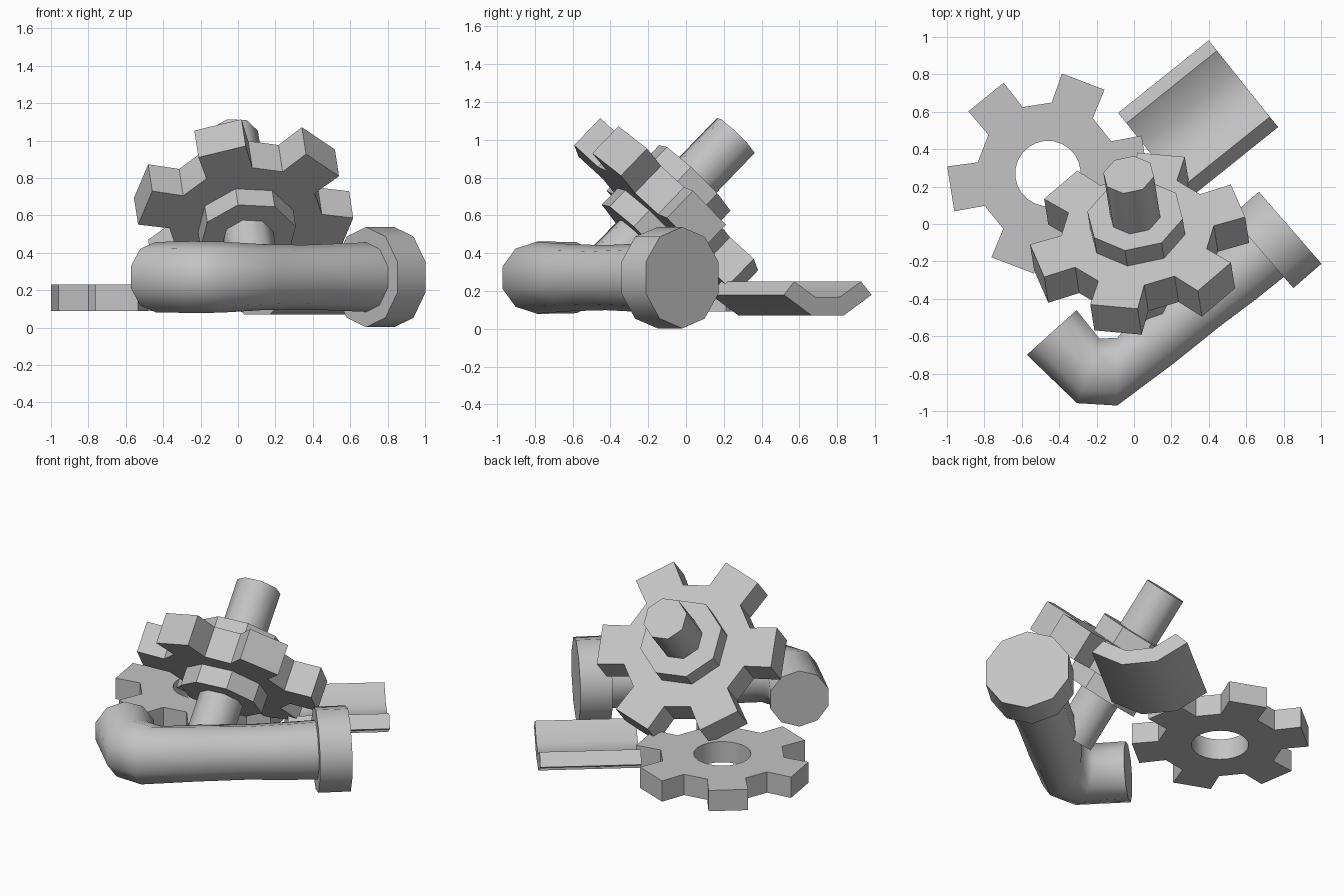
import bpy, bmesh, math
from mathutils import Vector, Matrix

if "Cube" in bpy.data.objects:
    bpy.data.objects.remove(bpy.data.objects["Cube"])

grey = bpy.data.materials.new("scrap_grey")
grey.diffuse_color = (0.55, 0.55, 0.55, 1)
grey.use_nodes = True
grey.node_tree.nodes["Principled BSDF"].inputs["Base Color"].default_value = grey.diffuse_color


def finish(name, bm, matrix=Matrix(), angle=40):
    bmesh.ops.recalc_face_normals(bm, faces=bm.faces)
    me = bpy.data.meshes.new(name)
    bm.to_mesh(me)
    bm.free()
    me.materials.append(grey)
    ob = bpy.data.objects.new(name, me)
    bpy.context.collection.objects.link(ob)
    ob.matrix_world = matrix
    bpy.ops.object.select_all(action='DESELECT')
    ob.select_set(True)
    bpy.context.view_layer.objects.active = ob
    if angle:
        bpy.ops.object.shade_smooth_by_angle(angle=math.radians(angle))
    return ob


def loft(bm, rings, closed=False):
    """Skin matching rings of points; cap both ends unless closed into a loop."""
    vs = [[bm.verts.new(p) for p in r] for r in rings]
    n = len(vs[0])
    pairs = list(zip(vs, vs[1:])) + ([(vs[-1], vs[0])] if closed else [])
    for a, b in pairs:
        for i in range(n):
            j = (i + 1) % n
            bm.faces.new((a[i], a[j], b[j], b[i]))
    if not closed:
        bm.faces.new(vs[0])
        bm.faces.new(vs[-1])


def polar(r, deg, z=0):
    a = math.radians(deg)
    return Vector((r * math.cos(a), r * math.sin(a), z))


def gear_outline(tip, root, start, z):
    pts = []
    for k in range(6):
        a = start + 60 * k
        pts += [polar(root, a - 18, z), polar(tip, a - 13, z),
                polar(tip, a + 13, z), polar(root, a + 18, z)]
    return pts


# loose gear lying flat, with a round bore
bm = bmesh.new()
outer = [gear_outline(0.54, 0.38, 9, z) for z in (-0.07, 0.07)]
bore = [[polar(0.175, 9 - 18 + 15 * i, z) for i in range(24)] for z in (0.07, -0.07)]
loft(bm, outer + bore, closed=True)
finish("flat_gear", bm, Matrix.Translation((-0.46, 0.27, 0.16)), 30)

# tilted frame shared by the gear, collar and axle
n = Vector((-0.11, 0.69, 0.715)).normalized()
u = (Vector((1, 0, 0)) - n * n.x).normalized()
v = n.cross(u)
tilt = Matrix.Translation((0.03, -0.105, 0.64)) @ Matrix((u, v, n)).transposed().to_4x4()

bm = bmesh.new()
loft(bm, [gear_outline(0.58, 0.41, 17, z) for z in (-0.1, 0.1)])
finish("tilted_gear", bm, tilt, 30)

for name, r, h, ang in (("collar", 0.262, 0.22, 40), ("axle", 0.139, 0.534, 50)):
    bm = bmesh.new()
    loft(bm, [[polar(r, -12 + 45 * i, z) for i in range(8)] for z in (-h, h)])
    finish(name, bm, tilt, ang)


def ring(x, y, side, r, z=0.27):
    """Upright ten-sided ring; side is the heading of its horizontal axis."""
    s = polar(1, side)
    c = Vector((x, y, z))
    return [c + s * (r * math.sin(math.tau * i / 10))
            + Vector((0, 0, r * math.cos(math.tau * i / 10))) for i in range(10)]


# elbowed pipe, slightly waisted along its straight run
bm = bmesh.new()
loft(bm, [ring(-0.44, -0.58, -138, 0.188), ring(-0.245, -0.785, -109, 0.192),
          ring(-0.09, -0.79, -90, 0.19), ring(0.12, -0.605, -59, 0.177),
          ring(0.35, -0.425, -51, 0.172), ring(0.55, -0.265, -51, 0.18),
          ring(0.72, -0.12, -50, 0.187)])
finish("bent_pipe", bm, angle=50)

# flange at the pipe end
bm = bmesh.new()
loft(bm, [ring(0.685, -0.15, -49, 0.268), ring(0.835, -0.02, -49, 0.268)])
finish("pipe_flange", bm, angle=40)

# curved plate: a quarter of a thick tube, open side up
d = polar(1, 38.7)
e = polar(1, -51.3)
angles = [-45, -15, 15, 45]
profile = [(0.42, a) for a in angles] + [(0.32, a) for a in reversed(angles)]
mid = Vector((0.343, 0.556, 0.476))
rings = []
for s in (-0.31, 0.31):
    rings.append([mid + d * s + e * (r * math.sin(math.radians(a)))
                  - Vector((0, 0, r * math.cos(math.radians(a)))) for r, a in profile])
bm = bmesh.new()
loft(bm, rings)
finish("curved_plate", bm, angle=40)
